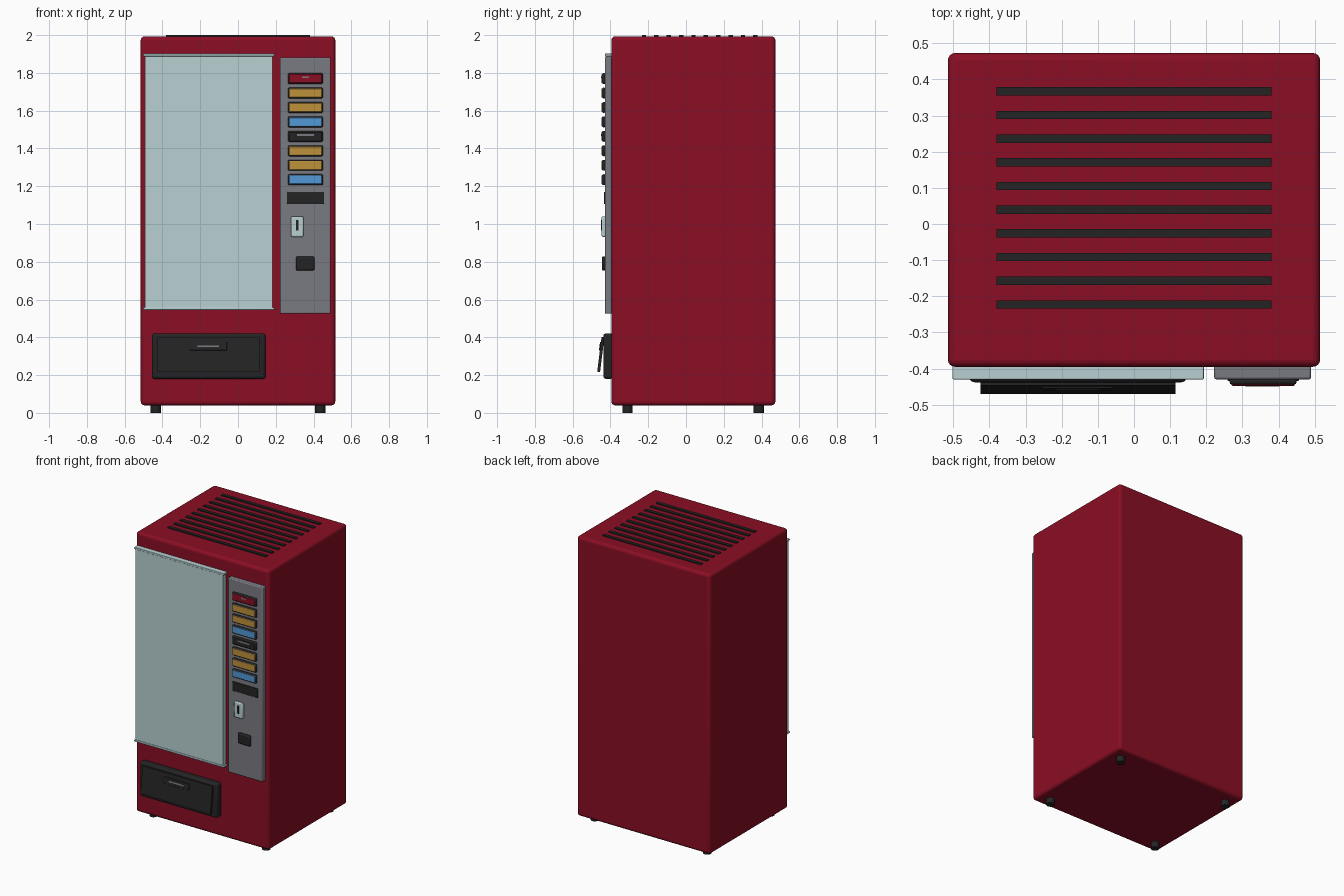
import bpy, bmesh, math
from mathutils import Matrix

if "Cube" in bpy.data.objects:
    bpy.data.objects.remove(bpy.data.objects["Cube"])


def material(name, rgb):
    m = bpy.data.materials.new(name)
    lin = [((c / 255 + 0.055) / 1.055) ** 2.4 if c > 10 else c / 255 / 12.92 for c in rgb]
    m.diffuse_color = (*lin, 1)
    m.use_nodes = True
    m.node_tree.nodes["Principled BSDF"].inputs["Base Color"].default_value = m.diffuse_color
    return m


RED = material("cabinet red", (138, 14, 36))
PALE = material("pale glass", (184, 208, 210))
GREY = material("panel grey", (122, 122, 130))
BLACK = material("black plastic", (36, 36, 37))
GOLD = material("button gold", (190, 145, 58))
BLUE = material("button blue", (82, 152, 214))


def box(name, x, y, z, mat, bevel=0.0, segments=2):
    """Box from (min, max) pairs, with optional rounded edges."""
    bm = bmesh.new()
    bmesh.ops.create_cube(bm, size=1)
    for v in bm.verts:
        v.co = [lo + (c + 0.5) * (hi - lo) for c, (lo, hi) in zip(v.co, (x, y, z))]
    me = bpy.data.meshes.new(name)
    bm.to_mesh(me)
    bm.free()
    ob = bpy.data.objects.new(name, me)
    bpy.context.collection.objects.link(ob)
    me.materials.append(mat)
    if bevel:
        b = ob.modifiers.new("rounded edges", 'BEVEL')
        b.width, b.segments = bevel, segments
        smooth(ob)
    return ob


def smooth(ob):
    bpy.ops.object.select_all(action='DESELECT')
    bpy.context.view_layer.objects.active = ob
    ob.select_set(True)
    bpy.ops.object.shade_smooth_by_angle(angle=math.radians(40))


FRONT = -0.395

# Cabinet
box("cabinet", (-0.515, 0.515), (FRONT, 0.473), (0.04, 1.993), RED, 0.02, 4)

# Roof vent slats
for i in range(10):
    y = 0.367 - i * 0.0655
    box("vent_slat", (-0.38, 0.38), (y - 0.0115, y + 0.0115), (1.98, 2.0), BLACK)

# Feet
for x in (-0.435, 0.435):
    for y in (-0.31, 0.385):
        bm = bmesh.new()
        bmesh.ops.create_cone(bm, cap_ends=True, segments=16, radius1=0.027, radius2=0.027,
                              depth=0.06, matrix=Matrix.Translation((x, y, 0.03)))
        me = bpy.data.meshes.new("foot")
        bm.to_mesh(me)
        bm.free()
        foot = bpy.data.objects.new("foot", me)
        bpy.context.collection.objects.link(foot)
        me.materials.append(BLACK)
        smooth(foot)

# Display window with top and bottom rails
box("window", (-0.492, 0.183), (-0.427, FRONT + 0.01), (0.55, 1.895), PALE)
for z in (0.545, 1.888):
    box("window_rail", (-0.502, 0.193), (-0.43, FRONT + 0.01), (z, z + 0.014), PALE, 0.003)

# Control panel
box("control_panel", (0.222, 0.49), (-0.43, FRONT + 0.01), (0.525, 1.882), GREY, 0.006)

# Selection buttons: dark rim, coloured face, small blank label
faces = [RED, GOLD, GOLD, BLUE, BLACK, GOLD, GOLD, BLUE]
for i, mat in enumerate(faces):
    z = 1.77 - i * 0.0765
    box("button_rim", (0.264, 0.45), (-0.445, -0.425), (z - 0.029, z + 0.029), BLACK, 0.008)
    box("button_face", (0.27, 0.444), (-0.448, -0.442), (z - 0.023, z + 0.023), mat, 0.004)
    if mat in (RED, BLACK):
        half = 0.018 if mat == RED else 0.045
        box("button_label", (0.357 - half, 0.357 + half), (-0.449, -0.446),
            (z + 0.002, z + 0.012), GREY)

# Note slot
box("note_slot", (0.259, 0.456), (-0.435, -0.425), (1.105, 1.17), BLACK, 0.003)

# Coin plate and coin slot
box("coin_plate", (0.28, 0.346), (-0.447, -0.425), (0.932, 1.04), PALE, 0.006)
box("coin_slot", (0.308, 0.32), (-0.45, -0.444), (0.965, 1.02), BLACK)

# Coin return cup
box("coin_return", (0.306, 0.405), (-0.446, -0.425), (0.753, 0.829), BLACK, 0.014, 3)

# Delivery bay with a flap tilted outward at its lower edge
box("delivery_bay", (-0.455, 0.145), (-0.438, FRONT + 0.01), (0.18, 0.42), BLACK, 0.014, 3)
flap = box("delivery_flap", (-0.425, 0.115), (-0.447, -0.432), (0.216, 0.402), BLACK)
label = box("flap_label", (-0.255, -0.058), (-0.452, -0.445), (0.33, 0.376), BLACK, 0.003)
for ob in (flap, label):
    for v in ob.data.vertices:
        v.co.y -= (0.402 - v.co.z) * 0.124
mark = box("flap_mark", (-0.215, -0.1), (-0.4525, -0.447), (0.349, 0.358), GREY)
for v in mark.data.vertices:
    v.co.y -= (0.402 - v.co.z) * 0.124
